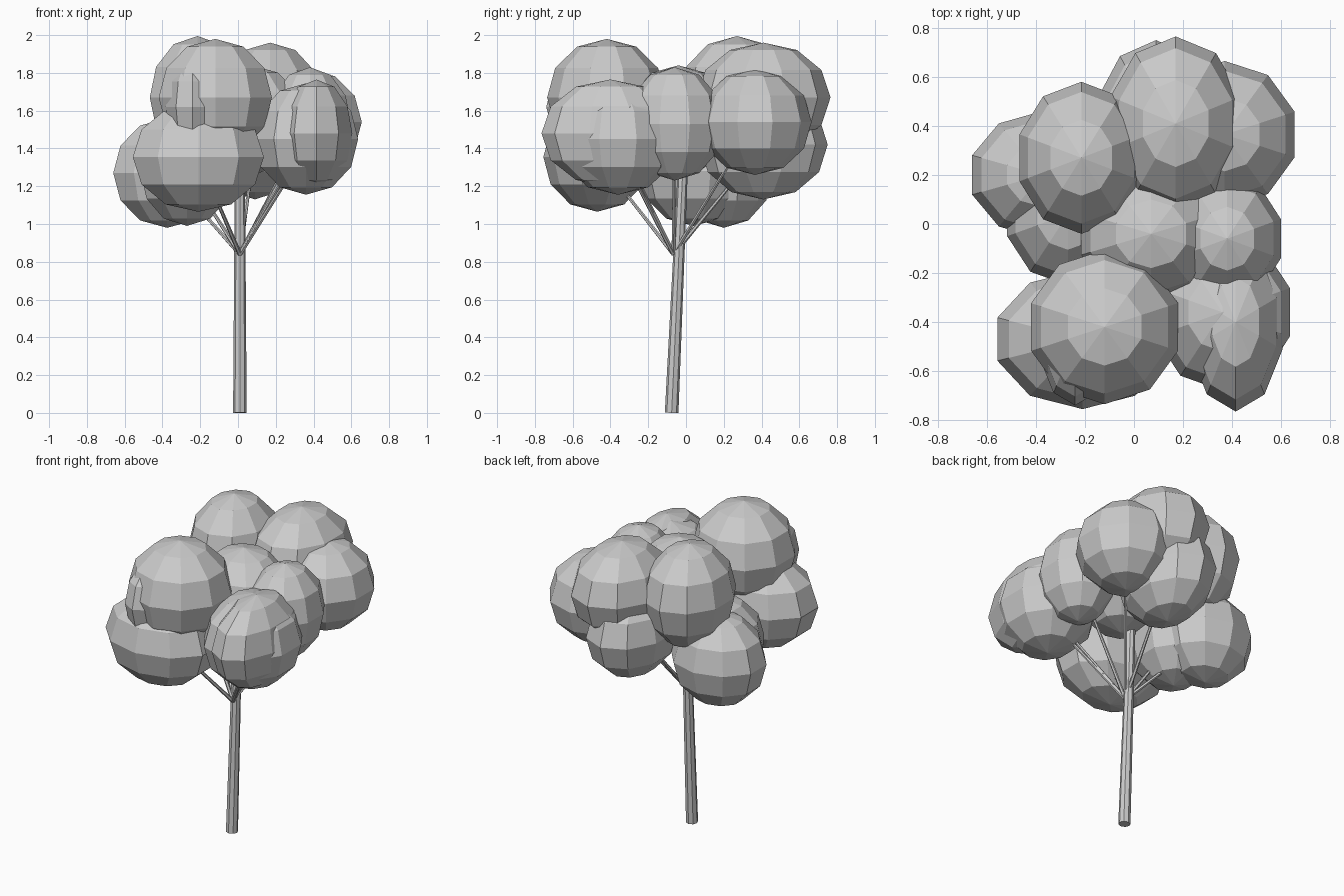
import bpy
from mathutils import Vector

cube = bpy.data.objects.get("Cube")
if cube:
    bpy.data.objects.remove(cube)

# one flat grey for everything
grey = bpy.data.materials.new("grey")
grey.use_nodes = True
colour = (0.6, 0.6, 0.6, 1)
grey.diffuse_color = colour
grey.node_tree.nodes["Principled BSDF"].inputs["Base Color"].default_value = colour


def finish(name):
    obj = bpy.context.object
    obj.name = name
    obj.data.materials.append(grey)
    return obj


def puff(name, centre, radii):
    """Low-poly ellipsoid of leaves."""
    bpy.ops.mesh.primitive_uv_sphere_add(segments=10, ring_count=6, radius=1, location=centre)
    finish(name).scale = radii


def limb(name, start, end, r_start, r_end, sides):
    """Tapered straight limb between two points."""
    start, end = Vector(start), Vector(end)
    axis = end - start
    bpy.ops.mesh.primitive_cone_add(vertices=sides, radius1=r_start, radius2=r_end,
                                    depth=axis.length, location=(start + end) / 2)
    finish(name).rotation_euler = axis.to_track_quat('Z', 'Y').to_euler()


# leaf clusters: centre, radii
foliage = {
    "top_back": ((0.17, 0.41, 1.67), (0.28, 0.355, 0.29)),
    "top_back_right": ((-0.215, 0.27, 1.67), (0.265, 0.31, 0.325)),
    "top_front_right": ((-0.12, -0.42, 1.67), (0.315, 0.315, 0.31)),
    "top_middle": ((0.07, -0.04, 1.55), (0.3, 0.28, 0.29)),
    "side_back_left": ((0.37, 0.365, 1.54), (0.3, 0.3, 0.28)),
    "side_left": ((0.38, -0.06, 1.53), (0.23, 0.26, 0.3)),
    "side_front_left": ((0.415, -0.4, 1.48), (0.2, 0.365, 0.285)),
    "inner_front_left": ((0.36, -0.36, 1.45), (0.29, 0.32, 0.295)),
    "front_bulge": ((-0.24, -0.47, 1.62), (0.15, 0.27, 0.27)),
    "low_front_right": ((-0.21, -0.47, 1.355), (0.365, 0.285, 0.29)),
    "low_back_right": ((-0.375, 0.2, 1.27), (0.3, 0.26, 0.29)),
    "low_right": ((-0.27, 0.04, 1.28), (0.26, 0.29, 0.29)),
    "low_back": ((0.09, 0.41, 1.42), (0.25, 0.34, 0.29)),
}
for part, (centre, radii) in foliage.items():
    puff("leaves_" + part, centre, radii)

# leaning trunk
limb("trunk", (0.01, -0.076, 0), (0.01, -0.012, 1.4), 0.036, 0.026, 8)

# thin branches fanning into the leaves
fork = (0.01, -0.066, 0.84)
for part in ("low_front_right", "inner_front_left", "side_front_left", "side_left",
             "low_back", "side_back_left", "low_right", "low_back_right"):
    limb("branch_" + part, fork, foliage[part][0], 0.012, 0.007, 6)
